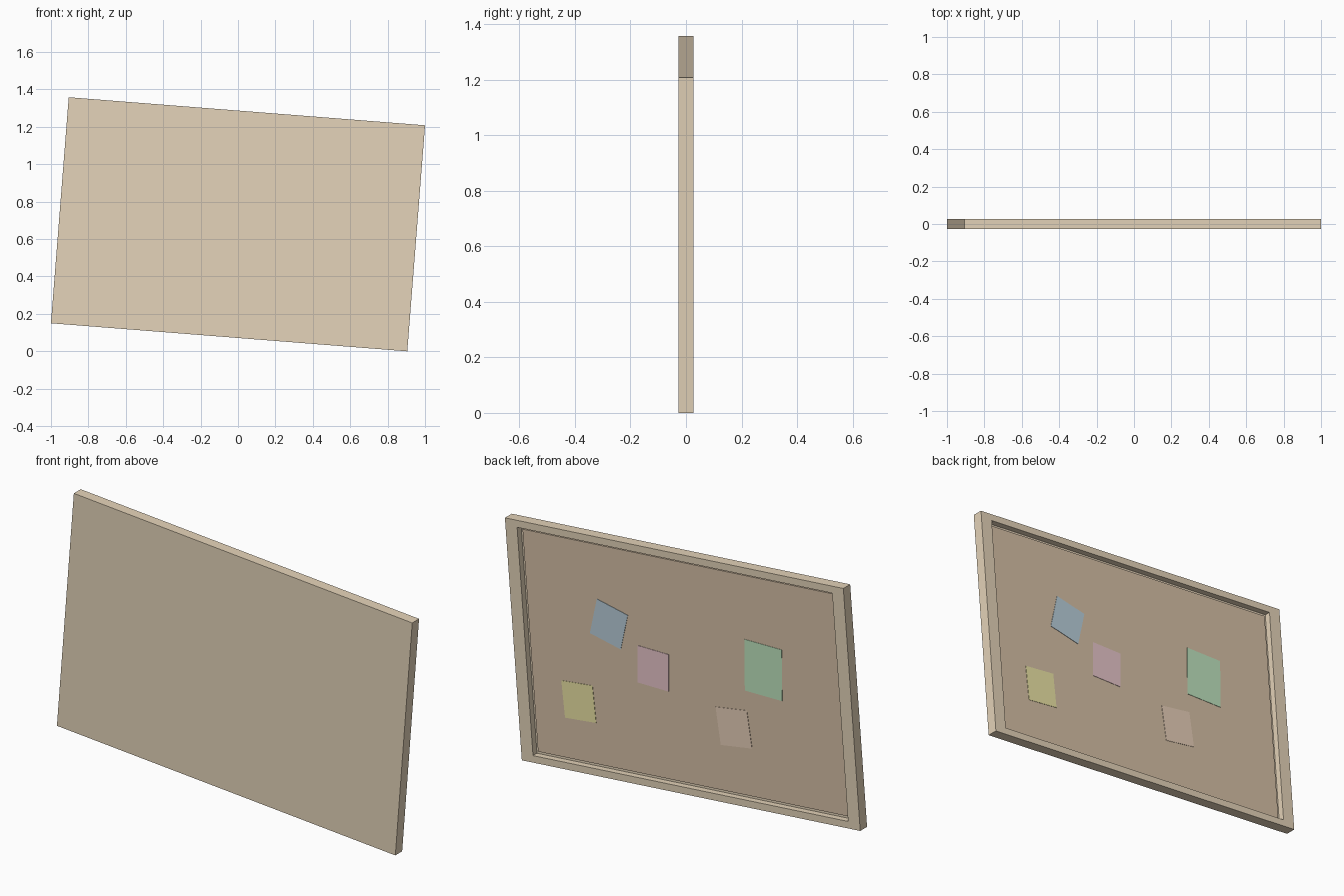
import bpy, bmesh
from math import radians
from mathutils import Matrix, Vector

if "Cube" in bpy.data.objects:
    bpy.data.objects.remove(bpy.data.objects["Cube"])

W, H, T = 1.911, 1.212, 0.055          # board width, height, thickness
RECESS = 0.022                         # cork surface below the frame's back rim
RIM_X, RIM_Z = 0.08, 0.05              # rim widths
# the whole board hangs slightly crooked
TILT = Matrix.Translation((0, 0, 0.679)) @ Matrix.Rotation(radians(4.5), 4, 'Y')


def material(name, rgb):
    m = bpy.data.materials.new(name)
    m.diffuse_color = (*[c / 255 for c in rgb], 1)
    m.use_nodes = True
    m.node_tree.nodes["Principled BSDF"].inputs["Base Color"].default_value = m.diffuse_color
    return m


def finish(bm, name, rgb):
    bmesh.ops.recalc_face_normals(bm, faces=bm.faces)
    me = bpy.data.meshes.new(name)
    bm.to_mesh(me)
    bm.free()
    me.materials.append(material(name, rgb))
    ob = bpy.data.objects.new(name, me)
    ob.matrix_world = TILT
    bpy.context.collection.objects.link(ob)


def box(size, centre, spin=0):
    bm = bmesh.new()
    mat = (Matrix.Translation(centre) @ Matrix.Rotation(radians(spin), 4, 'Y')
           @ Matrix.Diagonal((*size, 1)))
    bmesh.ops.create_cube(bm, size=1, matrix=mat)
    return bm


# Frame: solid slab with a pocket in the back (+y) face
bm = box((W, T, H), (0, 0, 0))
back = max(bm.faces, key=lambda f: f.calc_center_median().y)
bmesh.ops.inset_region(bm, faces=[back], thickness=RIM_Z)
for v in back.verts:
    v.co.x *= (W / 2 - RIM_X) / (W / 2 - RIM_Z)
pocket = bmesh.ops.extrude_discrete_faces(bm, faces=[back])['faces'][0]
bmesh.ops.translate(bm, verts=pocket.verts, vec=Vector((0, -RECESS - 0.01, 0)))
finish(bm, "frame", (200, 168, 124))

# Cork panel filling the bottom of the pocket
surface = T / 2 - RECESS
finish(box((W - 2 * RIM_X, 0.01, H - 2 * RIM_Z), (0, surface - 0.005, 0)),
       "cork_panel", (172, 136, 98))

# Pinned notes: centre x, z on the board, width, height, spin, colour
notes = {
    "blue_note":   (0.418, 0.166, 0.178, 0.188, -16.5, (125, 159, 180)),
    "pink_note":   (0.181, -0.012, 0.175, 0.188, -4.5, (208, 144, 153)),
    "green_note":  (-0.449, 0.096, 0.210, 0.260, -4.0, (132, 199, 132)),
    "yellow_note": (0.621, -0.259, 0.176, 0.185, 2.0, (214, 200, 97)),
    "tan_note":    (-0.257, -0.227, 0.178, 0.188, 4.5, (206, 160, 124)),
}
for name, (x, z, w, h, spin, rgb) in notes.items():
    finish(box((w, 0.002, h), (x, surface + 0.001, z), spin), name, rgb)
